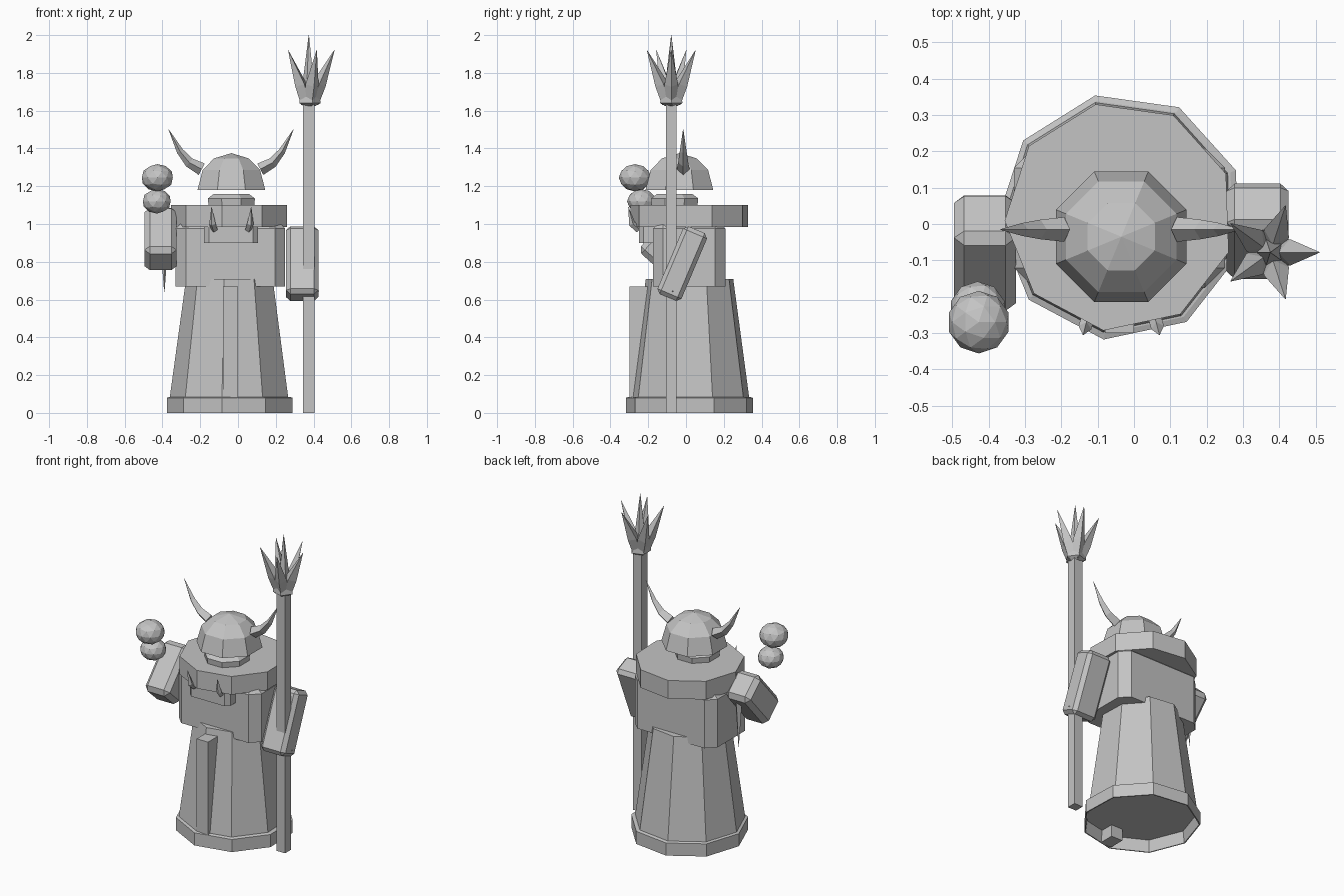
import bpy, bmesh, math
from mathutils import Vector, Matrix

cube = bpy.data.objects.get("Cube")
if cube:
    bpy.data.objects.remove(cube, do_unlink=True)

grey = bpy.data.materials.new("plain grey")
grey.use_nodes = True
grey.diffuse_color = (0.55, 0.55, 0.55, 1)
grey.node_tree.nodes["Principled BSDF"].inputs["Base Color"].default_value = (0.55, 0.55, 0.55, 1)


def finish(name, bm):
    bmesh.ops.recalc_face_normals(bm, faces=bm.faces)
    mesh = bpy.data.meshes.new(name)
    bm.to_mesh(mesh)
    bm.free()
    mesh.materials.append(grey)
    obj = bpy.data.objects.new(name, mesh)
    bpy.context.collection.objects.link(obj)
    return obj


def skin(bm, rings):
    """Bridge equal rings of points and cap both ends."""
    loops = [[bm.verts.new(p) for p in ring] for ring in rings]
    n = len(loops[0])
    for a, b in zip(loops, loops[1:]):
        for i in range(n):
            j = (i + 1) % n
            bm.faces.new((a[i], a[j], b[j], b[i]))
    bm.faces.new(loops[0])
    bm.faces.new(loops[-1])


def lathe(name, centre, profile, sides, turn):
    """Faceted turned part; profile holds (radius, height) pairs."""
    bm = bmesh.new()
    angles = [math.radians(turn) + math.tau * i / sides for i in range(sides)]
    skin(bm, [[(centre[0] + r * math.cos(a), centre[1] + r * math.sin(a), z)
               for a in angles] for r, z in profile])
    return finish(name, bm)


def block(name, centre, size, tilt=0, bevel=0, keep_base=False):
    """Box with optional chamfers, tilted about x."""
    bm = bmesh.new()
    bmesh.ops.create_cube(bm, size=1, matrix=Matrix.Diagonal((*size, 1)))
    if bevel:
        edges = [e for e in bm.edges
                 if not (keep_base and all(v.co.z < 0 for v in e.verts))]
        bmesh.ops.bevel(bm, geom=edges, offset=bevel, segments=1,
                        profile=0.5, affect='EDGES')
    bm.transform(Matrix.Translation(centre) @ Matrix.Rotation(math.radians(tilt), 4, 'X'))
    return finish(name, bm)


def spike(name, path, radii, sides):
    """Tapered spike following a path of points."""
    pts = [Vector(p) for p in path]
    bm = bmesh.new()
    rings = []
    for i, (p, r) in enumerate(zip(pts, radii)):
        d = pts[min(i + 1, len(pts) - 1)] - pts[max(i - 1, 0)]
        q = d.to_track_quat('Z', 'Y')
        rings.append([p + q @ Vector((r * math.cos(math.tau * k / sides),
                                      r * math.sin(math.tau * k / sides), 0))
                      for k in range(sides)])
    skin(bm, rings)
    return finish(name, bm)


def orb(name, centre, radius):
    """Slightly flattened faceted ball."""
    bm = bmesh.new()
    bmesh.ops.create_icosphere(bm, subdivisions=2, radius=radius, matrix=(
        Matrix.Translation(centre) @ Matrix.Diagonal((1, 1, 0.84, 1))))
    return finish(name, bm)


# Robe, hem band (open underneath) and front strip
body = (-0.04, 0.02)
lathe("robe", body, [(0.322, 0.078), (0.235, 0.71)], 9, 22)
lathe("hem_band", (-0.036, 0.02), [(0.325, 0.075), (0.334, 0), (0.341, 0),
                                   (0.341, 0.08), (0.325, 0.085)], 9, 22)
block("front_strip", (-0.04, -0.25, 0.335), (0.08, 0.1, 0.67))

# Torso, shoulder collar and mouth guard
block("torso", (-0.04, 0.017, 0.85), (0.58, 0.385, 0.36), bevel=0.055, keep_base=True)
lathe("shoulder_collar", body, [(0.316, 0.985), (0.316, 1.1)], 9, 22)
block("mouth_guard", (-0.037, -0.18, 0.975), (0.284, 0.14, 0.15), bevel=0.025, keep_base=True)
for side in (-1, 1):
    x = -0.035 + side * 0.1
    spike("tusk", [(x - side * 0.01, -0.25, 0.97), (x, -0.285, 1.0),
                   (x + side * 0.005, -0.305, 1.09)], [0.018, 0.018, 0.001], 4)

# Head, domed helmet and horns
lathe("head", (-0.035, -0.06), [(0.13, 1.09), (0.135, 1.135), (0.1, 1.16)], 8, 22.5)
lathe("helmet", (-0.035, -0.035), [(0.194, 1.18), (0.165, 1.285), (0.1, 1.347), (0.001, 1.375)], 8, 22.5)
for side in (-1, 1):
    spike("horn", [(-0.037 + side * dx, -0.015, z) for dx, z in
                   ((0.155, 1.29), (0.22, 1.325), (0.27, 1.385), (0.33, 1.5))],
          [0.034, 0.027, 0.018, 0.001], 4)

# Arms
block("right_arm", (-0.41, -0.08, 0.92), (0.17, 0.185, 0.325), tilt=-42, bevel=0.028)
block("left_arm", (0.34, -0.02, 0.79), (0.17, 0.138, 0.39), tilt=-23, bevel=0.022)
spike("left_hand_spike", [(0.39, -0.07, 0.64), (0.43, -0.07, 0.645)], [0.025, 0.001], 4)
spike("right_arm_spike", [(-0.39, 0.03, 0.95), (-0.39, 0.03, 0.64)], [0.025, 0.001], 4)

# Floating orbs
orb("upper_orb", (-0.427, -0.27, 1.245), 0.086)
orb("lower_orb", (-0.43, -0.235, 1.12), 0.077)

# Staff with spiked crown
sx, sy = 0.375, -0.078
block("staff", (sx, sy, 0.825), (0.06, 0.058, 1.65))
lathe("staff_ring", (sx, sy), [(0.035, 1.625), (0.062, 1.64), (0.058, 1.675)], 5, 0)
spike("crown_centre_spike", [(sx, sy, 1.65), (sx, sy, 2.0)], [0.045, 0.001], 5)
for k in range(5):
    c, s = math.cos(math.tau * k / 5), math.sin(math.tau * k / 5)
    spike("crown_spike", [(sx + c * r, sy + s * r, z) for r, z in
                          ((0.02, 1.64), (0.055, 1.74), (0.135, 1.92))],
          [0.032, 0.036, 0.001], 4)
